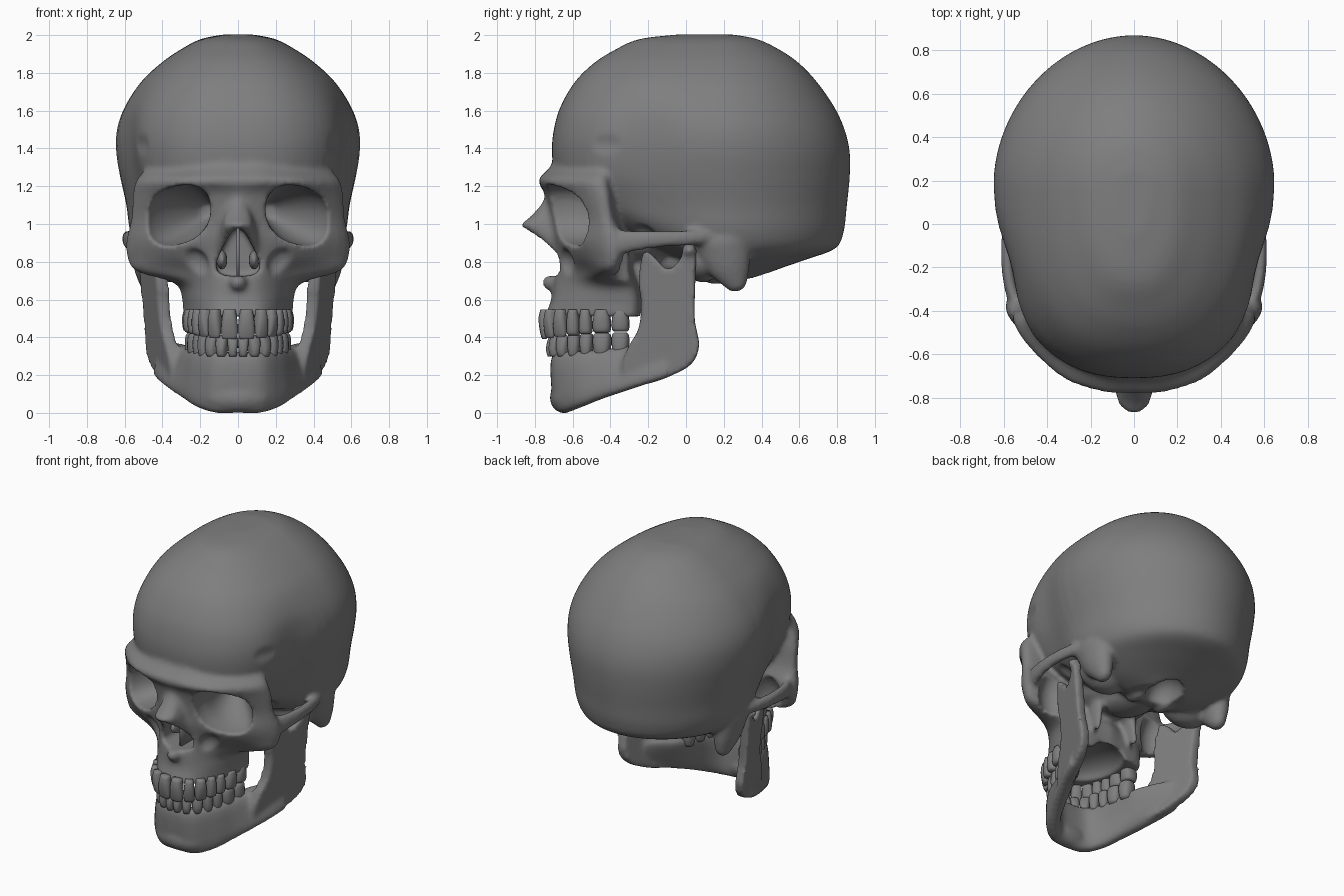
import bpy, bmesh, math
from mathutils import Vector, Matrix

if "Cube" in bpy.data.objects:
    bpy.data.objects.remove(bpy.data.objects["Cube"])

VOX = 0.0135


def spline(pts, n):
    P = [Vector(p) for p in pts]
    P = [2 * P[0] - P[1]] + P + [2 * P[-1] - P[-2]]
    out = []
    for k in range(n):
        u = k / (n - 1) * (len(pts) - 1)
        i = min(int(u), len(pts) - 2)
        t = u - i
        a, b, c, d = P[i:i + 4]
        out.append(0.5 * (2 * b + (c - a) * t + (2 * a - 5 * b + 4 * c - d) * t * t
                          + (3 * b - a - 3 * c + d) * t ** 3))
    return out


def loft(bm, rings, n):
    cols = [spline([r[k] for r in rings], n) for k in range(len(rings[0]))]
    rows = [[bm.verts.new(c[i]) for c in cols] for i in range(n)]
    m = len(cols)
    for a, b in zip(rows, rows[1:]):
        for k in range(m):
            bm.faces.new((a[k], a[(k + 1) % m], b[(k + 1) % m], b[k]))
    bm.faces.new(rows[0][::-1])
    bm.faces.new(rows[-1])


def mirror_ring(half):
    return half + [Vector((-p[0], p[1], p[2])) for p in half[-2:0:-1]]


def ball(bm, c, r, sides=(1, -1)):
    for s in sides:
        M = Matrix.Translation((c[0] * s, c[1], c[2])) @ Matrix.Diagonal((r[0], r[1], r[2], 1))
        bmesh.ops.create_uvsphere(bm, u_segments=24, v_segments=16, radius=1, matrix=M)


def chain(bm, pts, n):
    for p in spline(pts, n):
        ball(bm, p[:3], p[3:])


def power(v, e):
    return math.copysign(abs(v) ** e, v)


def superellipse(n, e):
    return [(power(math.cos(2 * math.pi * k / n), e), power(math.sin(2 * math.pi * k / n), e)) for k in range(n)]


def make(name, bm):
    bmesh.ops.recalc_face_normals(bm, faces=bm.faces)
    me = bpy.data.meshes.new(name)
    bm.to_mesh(me)
    bm.free()
    me.shade_smooth()
    ob = bpy.data.objects.new(name, me)
    bpy.context.collection.objects.link(ob)
    return ob


def remesh(ob):
    m = ob.modifiers.new("fuse", 'REMESH')
    m.mode = 'VOXEL'
    m.voxel_size = VOX
    m.use_smooth_shade = True


def soften(ob, it):
    m = ob.modifiers.new("soften", 'SMOOTH')
    m.factor = 0.5
    m.iterations = it


def bake(ob):
    bpy.context.view_layer.update()
    dg = bpy.context.evaluated_depsgraph_get()
    me = bpy.data.meshes.new_from_object(ob.evaluated_get(dg))
    ob.modifiers.clear()
    ob.data = me
    me.shade_smooth()


# cranium, pinched at the temples: z, front y, back y, half width
bm = bmesh.new()
rings = []
for z, yf, yb, w in [(2.003, -.05, .25, .08), (1.978, -.25, .38, .2), (1.92, -.38, .5, .31), (1.85, -.49, .6, .41),
                     (1.75, -.59, .695, .515), (1.62, -.665, .785, .6), (1.5, -.70, .84, .642),
                     (1.38, -.71, .867, .646), (1.25, -.69, .867, .625), (1.1, -.62, .852, .592),
                     (.96, -.40, .835, .572), (.87, -.2, .79, .53), (.81, -.02, .63, .45),
                     (.75, .05, .46, .33), (.71, .12, .38, .2)]:
    ym = min(.2, (yf + yb) / 2 + .1)
    half = []
    for k in range(41):
        a = math.pi * k / 40
        front = a < math.pi / 2
        e = 2 / (2.0 + .4 * min(1, max(0, (z - 1.0) / .2)) if front else 1.95)
        y = ym - power(math.cos(a), e) * (ym - yf if front else yb - ym)
        pinch = 1 - .085 * math.exp(-((y + .21) / .2) ** 2 - ((z - 1.27) / .36) ** 4)
        half.append(Vector((w * pinch * abs(math.sin(a)) ** e if 0 < k < 40 else 0, y, z)))
    rings.append(mirror_ring(half))
loft(bm, rings, 60)

# face block: z, front y, three outline points, back point, back y
rings = []
for z, yf, *p, yb in [(1.40, -.66, .13, -.65, .31, -.55, .43, -.43, .38, -.36, -.36),
                      (1.30, -.72, .14, -.71, .33, -.61, .475, -.46, .42, -.38, -.36),
                      (1.23, -.78, .14, -.775, .34, -.70, .525, -.50, .47, -.40, -.36),
                      (1.16, -.75, .14, -.73, .35, -.66, .545, -.475, .48, -.39, -.36),
                      (1.03, -.73, .14, -.70, .34, -.615, .555, -.45, .48, -.37, -.35),
                      (.92, -.71, .14, -.69, .35, -.615, .57, -.44, .52, -.33, -.32),
                      (.83, -.70, .14, -.67, .34, -.58, .565, -.43, .52, -.33, -.28),
                      (.75, -.70, .13, -.67, .30, -.54, .52, -.43, .47, -.34, -.25),
                      (.685, -.71, .12, -.68, .23, -.57, .32, -.42, .30, -.29, -.22),
                      (.60, -.715, .12, -.69, .215, -.59, .28, -.42, .27, -.26, -.22),
                      (.51, -.75, .12, -.72, .21, -.60, .275, -.42, .265, -.26, -.24)]:
    pts = [(0, yf, z)] + [(p[i], p[i + 1], z) for i in (0, 2, 4, 6)] + [(0, yb, z)]
    rings.append(mirror_ring(spline(pts, 21)))
loft(bm, rings, 45)

# nasal bones: z, front y, half width
rings = []
for z, yf, w in [(1.2, -.745, .05), (1.12, -.76, .06), (1.04, -.825, .075), (.995, -.877, .078),
                 (.96, -.84, .088), (.91, -.78, .108), (.84, -.72, .13)]:
    pts = [(0, yf, z), (w * .7, yf + .025, z), (w, yf + .08, z), (w * 1.3, -.6, z), (0, -.58, z)]
    rings.append(mirror_ring(spline(pts, 15)))
loft(bm, rings, 24)
ball(bm, (0, -.71, .69), (.045, .05, .045), (1,))

# cheek arches, mastoids, skull base
chain(bm, [(.53, -.40, .90, .032, .05, .08), (.57, -.28, .91, .03, .04, .058), (.585, -.15, .92, .029, .04, .047),
           (.577, -.02, .925, .03, .04, .043), (.55, .08, .93, .035, .05, .04), (.51, .15, .94, .04, .05, .04)], 30)
chain(bm, [(.49, .19, .90, .085, .15, .10), (.48, .22, .79, .075, .12, .09), (.475, .26, .70, .05, .065, .06)], 8)
chain(bm, [(.12, -.22, .88, .05, .07, .06), (.14, -.21, .74, .025, .06, .06), (.15, -.19, .64, .018, .04, .04)], 10)
ball(bm, (0, -.24, .91), (.27, .22, .13), (1,))
ball(bm, (0, 0, .80), (.14, .22, .09), (1,))
ball(bm, (.11, .16, .73), (.045, .09, .05))
ball(bm, (.34, .09, .80), (.17, .10, .11))
skull = make("skull", bm)
remesh(skull)

# hollows: eye sockets
bm = bmesh.new()
for s in (1, -1):
    rings = []
    for cx, y, cz, rx, rz in [(.345, -.90, 1.045, .17, .145), (.32, -.66, 1.048, .178, .155),
                              (.318, -.55, 1.045, .173, .15), (.275, -.44, 1.05, .138, .12),
                              (.16, -.25, 1.07, .04, .04)]:
        rings.append([Vector((s * (cx + u * rx), y, cz + v * rz - .2 * u * rx)) for u, v in superellipse(28, .86)])
    loft(bm, rings, 24)

# hollows: nose opening
half = spline([(0, 0, .985), (.035, 0, .955), (.078, 0, .88), (.115, 0, .79), (.1, 0, .74), (.04, 0, .725),
               (0, 0, .725)], 21)
loft(bm, [mirror_ring([Vector((p.x, y, p.z)) for p in half]) for y in (-.95, -.42)], 10)

# hollows: temple crests, behind cheeks, canine fossae, palate, base opening, ears
ball(bm, (1.0, -.62, 1.42), (.545, .545, .28))
ball(bm, (.42, -.25, .80), (.115, .14, .20))
ball(bm, (.24, -.645, .785), (.085, .055, .085))
ball(bm, (0, -.42, .49), (.185, .25, .12), (1,))
ball(bm, (0, .30, .70), (.11, .14, .14), (1,))
ball(bm, (.58, .09, .84), (.05, .03, .035))
cutter = make("hollows_cutter", bm)
cutter.hide_render = True
remesh(cutter)
bake(cutter)

cut = skull.modifiers.new("hollows", 'BOOLEAN')
cut.operation = 'DIFFERENCE'
cut.solver = 'EXACT'
cut.object = cutter
remesh(skull)
soften(skull, 5)
bake(skull)
bpy.data.objects.remove(cutter)

# nasal septum and side scrolls
bm = bmesh.new()
bmesh.ops.create_cube(bm, size=1, matrix=Matrix.Translation((0, -.52, .84)) @ Matrix.Diagonal((.018, .24, .27, 1)))
ball(bm, (.085, -.53, .81), (.028, .09, .05))
make("nasal_septum", bm)

# jaw body: x, y, bottom, top, half thickness, outward normal, inward tilt
bm = bmesh.new()
st = [(0, -.65, .0, .325, .055, 0, -1, .02), (.12, -.635, .0, .325, .055, .25, -1, .015),
      (.21, -.555, .03, .33, .052, .65, -.75, -.02), (.275, -.44, .075, .34, .052, .85, -.5, -.05),
      (.335, -.32, .115, .355, .052, .9, -.4, -.08), (.39, -.2, .155, .37, .045, .95, -.3, -.07),
      (.425, -.1, .185, .38, .034, .95, -.3, -.04)]
st = [(-a[0], *a[1:5], -a[5], *a[6:]) for a in st[:0:-1]] + st
rings = []
for x, y, zb, zt, t, nx, ny, tilt in st:
    n = Vector((nx, ny, 0)).normalized()
    rings.append([Vector((x, y, (zb + zt) / 2 + v * (zt - zb) / 2)) + n * (u * t + tilt * (v + 1) / 2)
                  for u, v in superellipse(24, .65)])
loft(bm, rings, 70)
ball(bm, (0, -.655, .08), (.17, .066, .078), (1,))

# jaw rami and condyles
prof = [(-.30, .36), (-.25, .45), (-.238, .58), (-.25, .70), (-.225, .85), (-.17, .83), (-.10, .76), (-.04, .80),
        (0, .87), (.05, .87), (.05, .70), (.046, .50), (.07, .36), (.035, .265), (-.05, .21), (-.18, .16),
        (-.30, .15), (-.34, .25), (-.30, .36)]
edge = spline(prof, 73)[:-1]
for s in (1, -1):
    loft(bm, [[Vector((s * (.455 + .3 * p[0] + .1 * (p[1] - .5) + d), p[0], p[1])) for p in edge]
              for d in (-.034, .034)], 4)
ball(bm, (.485, .018, .86), (.075, .04, .04))
jaw = make("jaw", bm)
remesh(jaw)
soften(jaw, 9)
bake(jaw)


# teeth
def tooth_row(name, path, widths, root, tip_front, tip_back):
    bm = bmesh.new()
    line = spline(path, 300)
    dist = [0]
    for a, b in zip(line, line[1:]):
        dist.append(dist[-1] + (b - a).length)
    k = dist[-1] / (2 * sum(widths))
    pos = 0
    for i, w in enumerate(widths):
        w *= k
        j = min(range(300), key=lambda q: abs(dist[q] - pos - w))
        pos += 2 * w
        c = line[j]
        t = (line[min(j + 3, 299)] - line[max(j - 3, 0)]).normalized()
        n = Vector((t.y, -t.x))
        tip = tip_front + (tip_back - tip_front) * i / (len(widths) - 1)
        front = i < 3
        deep = .036 if front else .042 if i < 5 else .05
        for s in (1, -1):
            rings = []
            for v, a, b in [(0, .7, .8), (.3, .9, 1), (.65, 1.0, .8 if front else 1.0),
                            (.92, .92, .45 if front else .88), (1, .68, .25 if front else .55)]:
                z = root + (tip - root) * v
                ring = [c + t * (p * w * a) + n * (q * deep * b + (.008 * v if front else 0))
                        for p, q in superellipse(16, .75)]
                rings.append([Vector((s * r.x, r.y, z)) for r in ring])
            loft(bm, rings, 11)
    make(name, bm)


tooth_row("upper_teeth", [(0, -.745), (.08, -.735), (.155, -.685), (.2, -.60), (.235, -.48), (.248, -.30)],
          [.045, .036, .038, .035, .035, .05, .048], .548, .39, .43)
tooth_row("lower_teeth", [(0, -.705), (.07, -.695), (.135, -.65), (.18, -.57), (.215, -.46), (.237, -.30)],
          [.029, .032, .036, .036, .037, .052, .05], .298, .41, .425)

# dark grey bone on every part
bone = bpy.data.materials.new("bone")
bone.diffuse_color = (.21, .21, .21, 1)
bone.use_nodes = True
bone.node_tree.nodes["Principled BSDF"].inputs["Base Color"].default_value = bone.diffuse_color
for ob in bpy.context.collection.objects:
    ob.data.materials.clear()
    ob.data.materials.append(bone)
